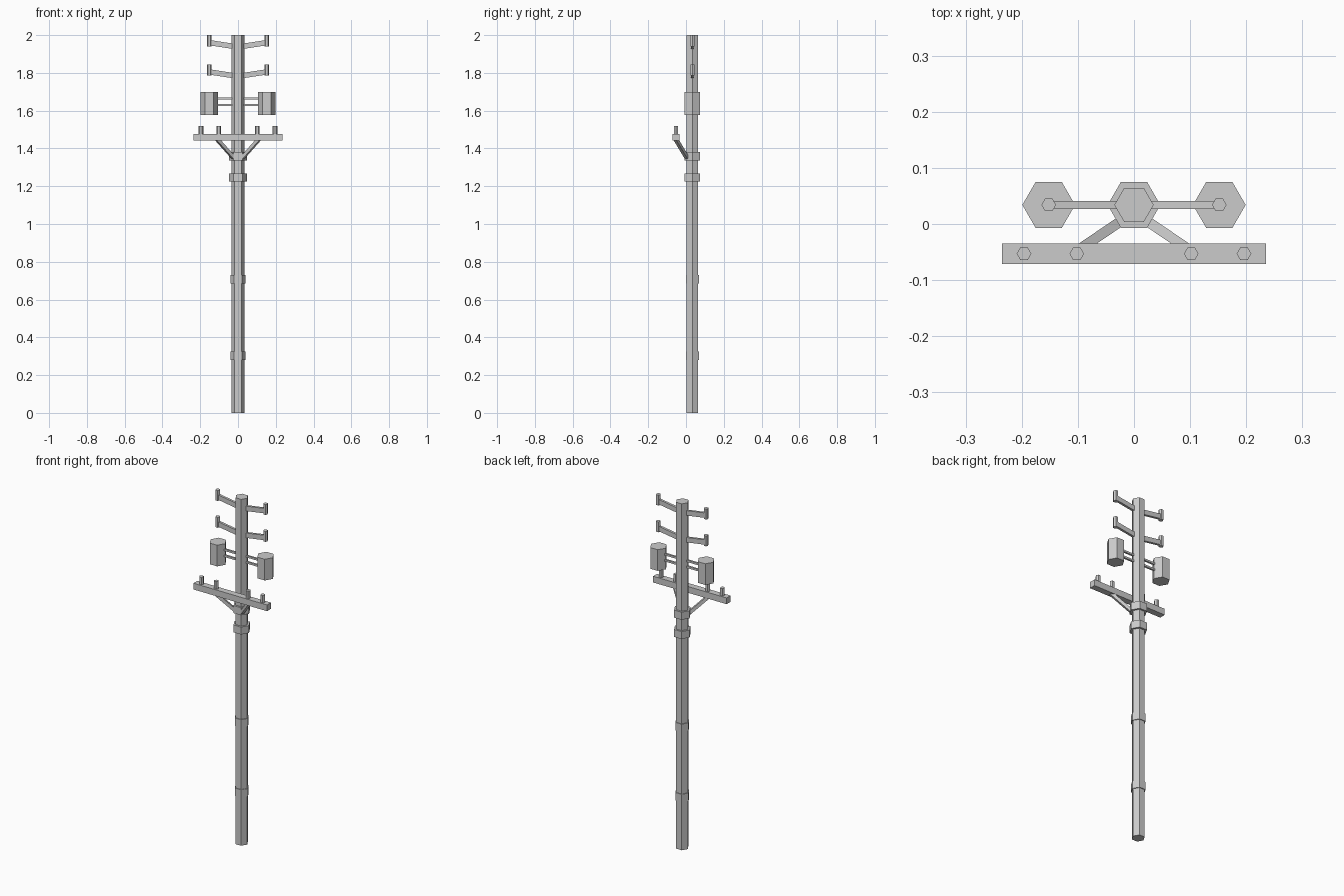
import bpy
from math import pi
from mathutils import Vector

if "Cube" in bpy.data.objects:
    bpy.data.objects.remove(bpy.data.objects["Cube"])

Y = 0.034      # pole axis
BAR_Y = -0.053  # crossarm axis


def hexagon(name, x, y, z0, z1, r):
    # hexagonal prism with corners on the x axis
    bpy.ops.mesh.primitive_cylinder_add(vertices=6, radius=r, depth=z1 - z0,
                                        location=(x, y, (z0 + z1) / 2),
                                        rotation=(0, 0, pi / 6))
    bpy.context.object.name = name


def beam(name, a, b, w, h):
    # rectangular bar between two points
    a, b = Vector(a), Vector(b)
    d = b - a
    bpy.ops.mesh.primitive_cube_add(size=1, location=(a + b) / 2)
    o = bpy.context.object
    o.name = name
    o.scale = (w, h, d.length)
    o.rotation_euler = d.to_track_quat('Z', 'Y').to_euler()


# Pole and collars
hexagon("pole", 0, Y, 0, 2, 0.035)
for z0, z1, r in ((0.28, 0.325, 0.040), (0.685, 0.73, 0.040),
                  (1.225, 1.268, 0.047), (1.336, 1.38, 0.047)):
    hexagon("collar", 0, Y, z0, z1, r)

# Crossarm in front of the pole
beam("crossarm", (-0.235, BAR_Y, 1.459), (0.235, BAR_Y, 1.459), 0.036, 0.036)

for s in (-1, 1):
    # Crossarm pins and diagonal braces
    for x in (0.102, 0.196):
        hexagon("crossarm_pin", s * x, BAR_Y, 1.47, 1.52, 0.013)
    beam("brace", (s * 0.112, -0.055, 1.45), (s * 0.025, 0.004, 1.352), 0.018, 0.018)

    # Transformer cans on twin rods
    hexagon("transformer", s * 0.152, Y, 1.578, 1.70, 0.047)
    for z in (1.63, 1.665):
        beam("transformer_rod", (0, Y, z), (s * 0.13, Y, z), 0.011, 0.011)

    # Sloping upper arms with end insulators
    for top in (1.845, 2.0):
        beam("upper_arm", (0, Y, top - 0.063), (s * 0.152, Y, top - 0.04), 0.014, 0.028)
        hexagon("insulator", s * 0.152, Y, top - 0.06, top, 0.013)
